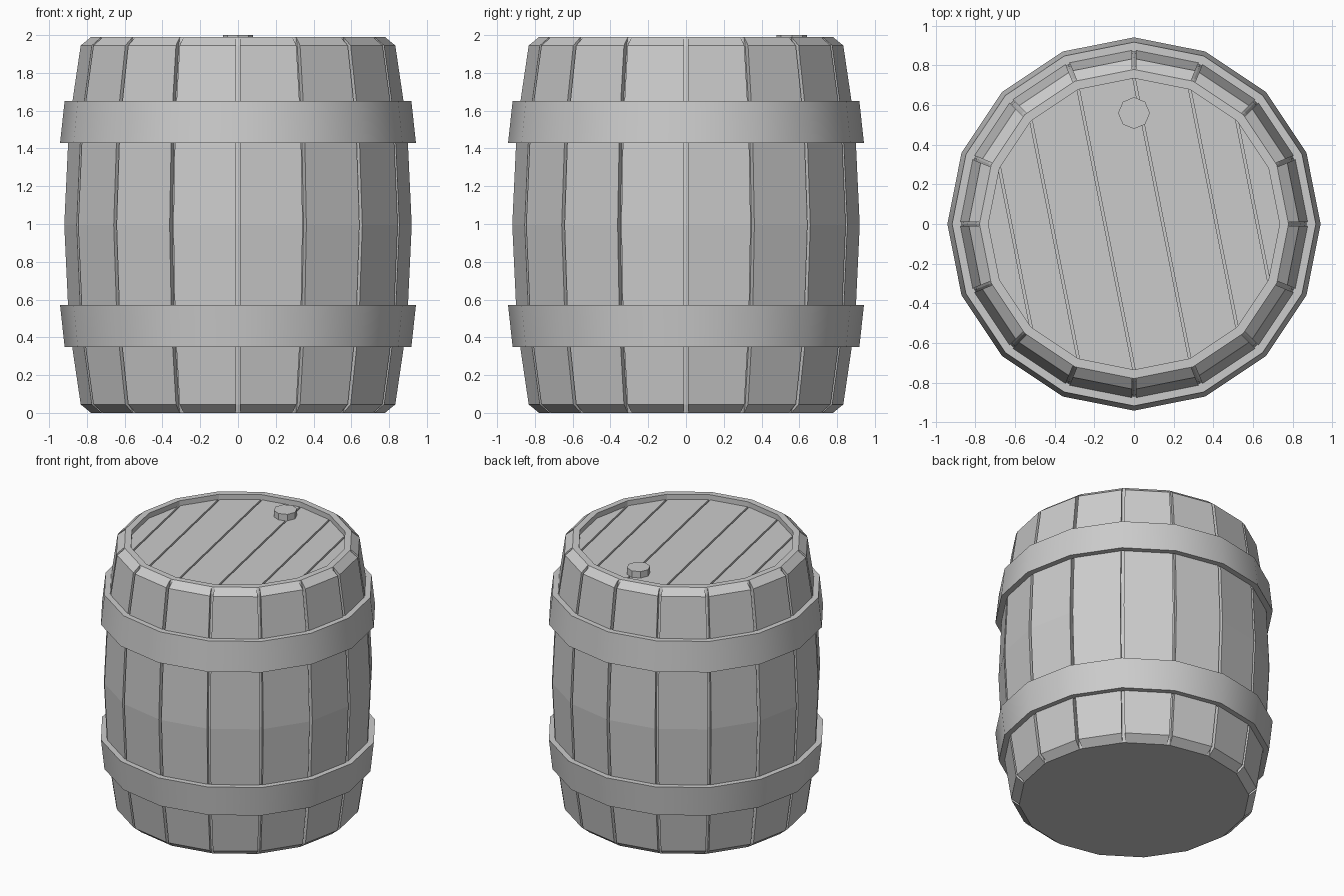
import bpy, bmesh, math
from mathutils import Vector, Matrix

if "Cube" in bpy.data.objects:
    bpy.data.objects.remove(bpy.data.objects["Cube"])

N = 16
STEP = 2 * math.pi / N
H = 1.99                      # rim height


def polar(r, a, z):
    return Vector((r * math.cos(a), r * math.sin(a), z))


def finish(bm, name, merge=0.0005):
    bmesh.ops.remove_doubles(bm, verts=bm.verts, dist=merge)
    me = bpy.data.meshes.new(name)
    bm.to_mesh(me)
    bm.free()
    ob = bpy.data.objects.new(name, me)
    bpy.context.collection.objects.link(ob)
    return ob


def lathe(name, profile, closed=False):
    bm = bmesh.new()
    rings = [[bm.verts.new(polar(r, i * STEP, z)) for i in range(N)] for r, z in profile]
    pairs = list(zip(rings, rings[1:]))
    if closed:
        pairs.append((rings[-1], rings[0]))
    for a, b in pairs:
        for i in range(N):
            j = (i + 1) % N
            bm.faces.new((a[i], a[j], b[j], b[i]))
    if not closed:
        bm.faces.new(rings[0][::-1])
        bm.faces.new(rings[-1])
    bmesh.ops.recalc_face_normals(bm, faces=bm.faces)
    return finish(bm, name)


def mirror_z(points):
    return points + [(r, H - z) for r, z in reversed(points) if z < 0.99]


# Curved stave outline and the solid core behind the grooves
outer = mirror_z([(0.78, 0), (0.835, 0.045), (0.88, 0.35), (0.902, 0.57), (0.922, H / 2)])
inner = [(r - (0.04 if 0 < z < H else 0), z) for r, z in outer]
lathe("barrel_core", inner + [(0.735, H), (0.735, 1.93)])

# Staves: one flat plank per side, with grooves between
bm = bmesh.new()
GAP = 0.011
for i in range(N):
    rows = []
    for (ro, z), (ri, _) in zip(outer, inner):
        row = []
        for r, s in ((ri, 0), (ro, 0), (ro, 1), (ri, 1)):
            p, q = polar(r, (i + s) * STEP, z), polar(r, (i + 1 - s) * STEP, z)
            row.append(bm.verts.new(p + (q - p).normalized() * GAP))
        rows.append(row)
    for a, b in zip(rows, rows[1:]):
        for k in range(3):
            bm.faces.new((a[k], a[k + 1], b[k + 1], b[k]))
finish(bm, "staves")

# Hoops
hoop = [(0.87, 0.35), (0.918, 0.35), (0.942, 0.57), (0.895, 0.57)]
for name, prof in (("lower_hoop", hoop), ("upper_hoop", [(r, H + 0.01 - z) for r, z in hoop])):
    ob = lathe(name, prof, closed=True)
    bpy.ops.object.select_all(action='DESELECT')
    ob.select_set(True)
    bpy.context.view_layer.objects.active = ob
    bpy.ops.object.shade_smooth_by_angle(angle=math.radians(35))

# Lid planks, split along lines joining rim corners
bm = bmesh.new()
R, LID = 0.735, 1.952
rows = [(R * math.cos((k + 0.5) * STEP), R * math.sin((k + 0.5) * STEP)) for k in range(N // 2)]
for k in range(len(rows) - 1):
    a, b = Vector(rows[k]), Vector(rows[k + 1])
    d = (b - a) / abs(b.x - a.x) * 0.006
    if k > 0:
        a = a + d
    if k < len(rows) - 2:
        b = b - d
    corners = ((a.x, a.y), (b.x, b.y), (b.x, -b.y), (a.x, -a.y))
    low = [bm.verts.new((x, y, 1.93)) for x, y in corners]
    top = [bm.verts.new((x, y, LID)) for x, y in corners]
    bm.faces.new(top)
    for i in range(4):
        j = (i + 1) % 4
        bm.faces.new((low[j], low[i], top[i], top[j]))
bmesh.ops.recalc_face_normals(bm, faces=bm.faces)
for f in bm.faces:
    if abs(f.normal.z) > 0.9 and f.normal.z < 0:
        f.normal_flip()
bmesh.ops.rotate(bm, verts=bm.verts, matrix=Matrix.Rotation(STEP / 2, 3, 'Z'))
finish(bm, "lid_planks")

# Bung
bpy.ops.mesh.primitive_cylinder_add(vertices=8, radius=0.08, depth=0.06, location=(0, 0.56, 1.97))
bpy.context.object.name = "bung"
